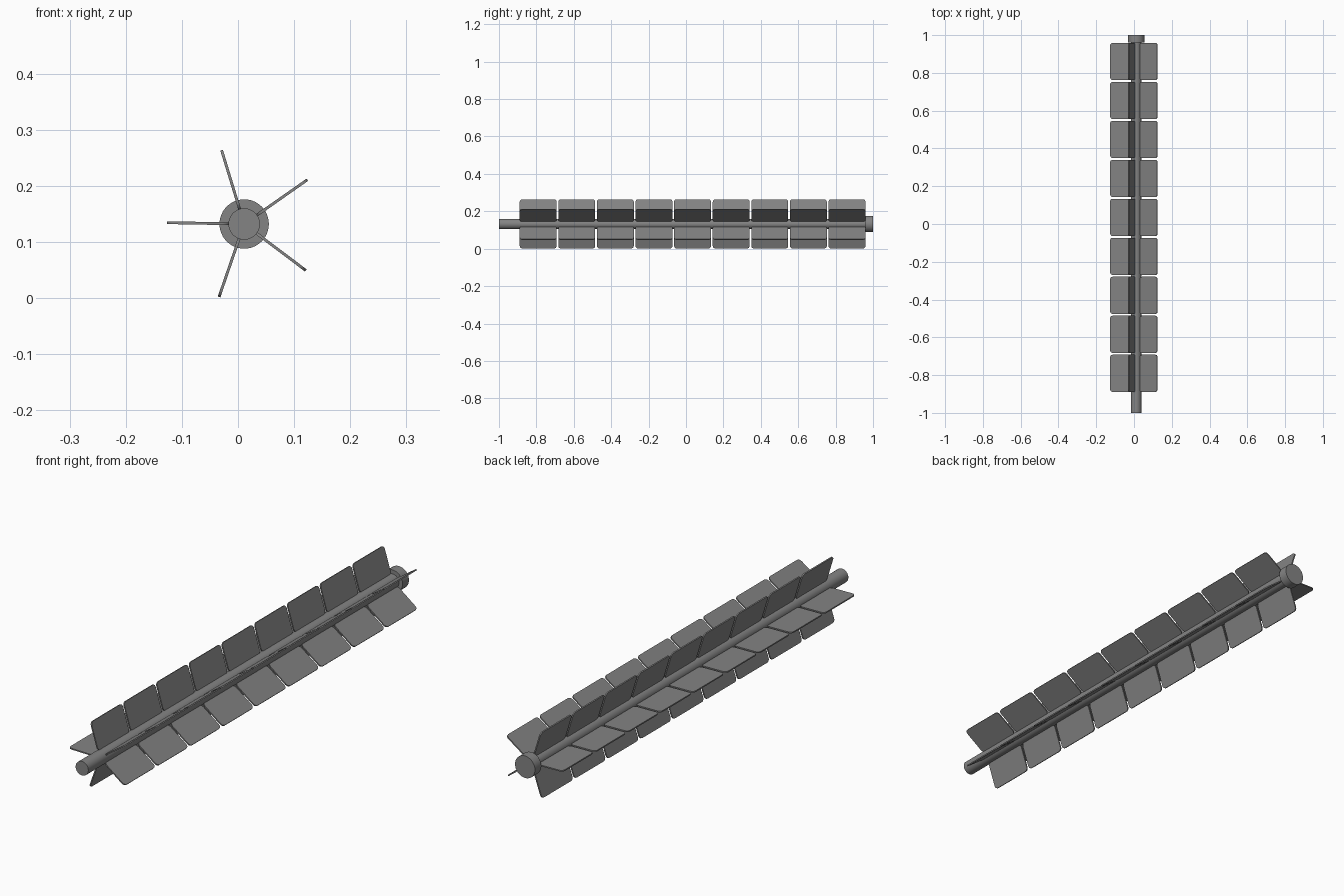
import bpy, bmesh, math
from mathutils import Matrix, Vector

if "Cube" in bpy.data.objects:
    bpy.data.objects.remove(bpy.data.objects["Cube"])

CX, CZ = 0.011, 0.132          # axle centre
R_ROOT, R_TIP = 0.026, 0.1375  # blade reach from the axle centre
THICK, WIDTH, PITCH, Y0 = 0.005, 0.197, 0.2064, -0.889
CORNER = 0.014

dark = bpy.data.materials.new("dark_grey")
dark.diffuse_color = (0.23, 0.23, 0.23, 1)
dark.use_nodes = True
dark.node_tree.nodes["Principled BSDF"].inputs["Base Color"].default_value = dark.diffuse_color


def finish(bm, name):
    bmesh.ops.recalc_face_normals(bm, faces=bm.faces)
    mesh = bpy.data.meshes.new(name)
    bm.to_mesh(mesh)
    bm.free()
    mesh.materials.append(dark)
    obj = bpy.data.objects.new(name, mesh)
    bpy.context.collection.objects.link(obj)
    bpy.ops.object.select_all(action='DESELECT')
    obj.select_set(True)
    bpy.context.view_layer.objects.active = obj
    bpy.ops.object.shade_smooth_by_angle(angle=math.radians(30))
    return obj


def rod(name, radius, y_a, y_b):
    bm = bmesh.new()
    m = Matrix.Translation((CX, (y_a + y_b) / 2, CZ)) @ Matrix.Rotation(math.pi / 2, 4, 'X')
    bmesh.ops.create_cone(bm, cap_ends=True, segments=48, radius1=radius,
                          radius2=radius, depth=y_b - y_a, matrix=m)
    return finish(bm, name)


def add_blade(bm, y, turn):
    # rounded rectangle in the radial/length plane, extruded to thickness
    pts = []
    corners = [(R_TIP, y + WIDTH, 0), (R_ROOT, y + WIDTH, 90),
               (R_ROOT, y, 180), (R_TIP, y, 270)]
    for r, yy, start in corners:
        cr = r - CORNER if r == R_TIP else r + CORNER
        cy = yy - CORNER if yy > y else yy + CORNER
        for i in range(6):
            a = math.radians(start + 18 * i)
            pts.append((cr + CORNER * math.cos(a), cy + CORNER * math.sin(a), -THICK / 2))
    face = bm.faces.new([bm.verts.new(turn @ Vector(p)) for p in pts])
    ext = bmesh.ops.extrude_face_region(bm, geom=[face])
    verts = [v for v in ext['geom'] if isinstance(v, bmesh.types.BMVert)]
    bmesh.ops.translate(bm, verts=verts, vec=turn.to_3x3() @ Vector((0, 0, THICK)))


# axle and end cap
rod("axle", 0.028, -1.0, 0.99)
rod("end_cap", 0.044, 0.96, 1.0)

# five rows of nine paddles
for k in range(5):
    turn = Matrix.Translation((CX, 0, CZ)) @ Matrix.Rotation(-math.radians(35 + 72 * k), 4, 'Y')
    bm = bmesh.new()
    for i in range(9):
        add_blade(bm, Y0 + PITCH * i, turn)
    finish(bm, f"paddle_row_{k + 1}")
